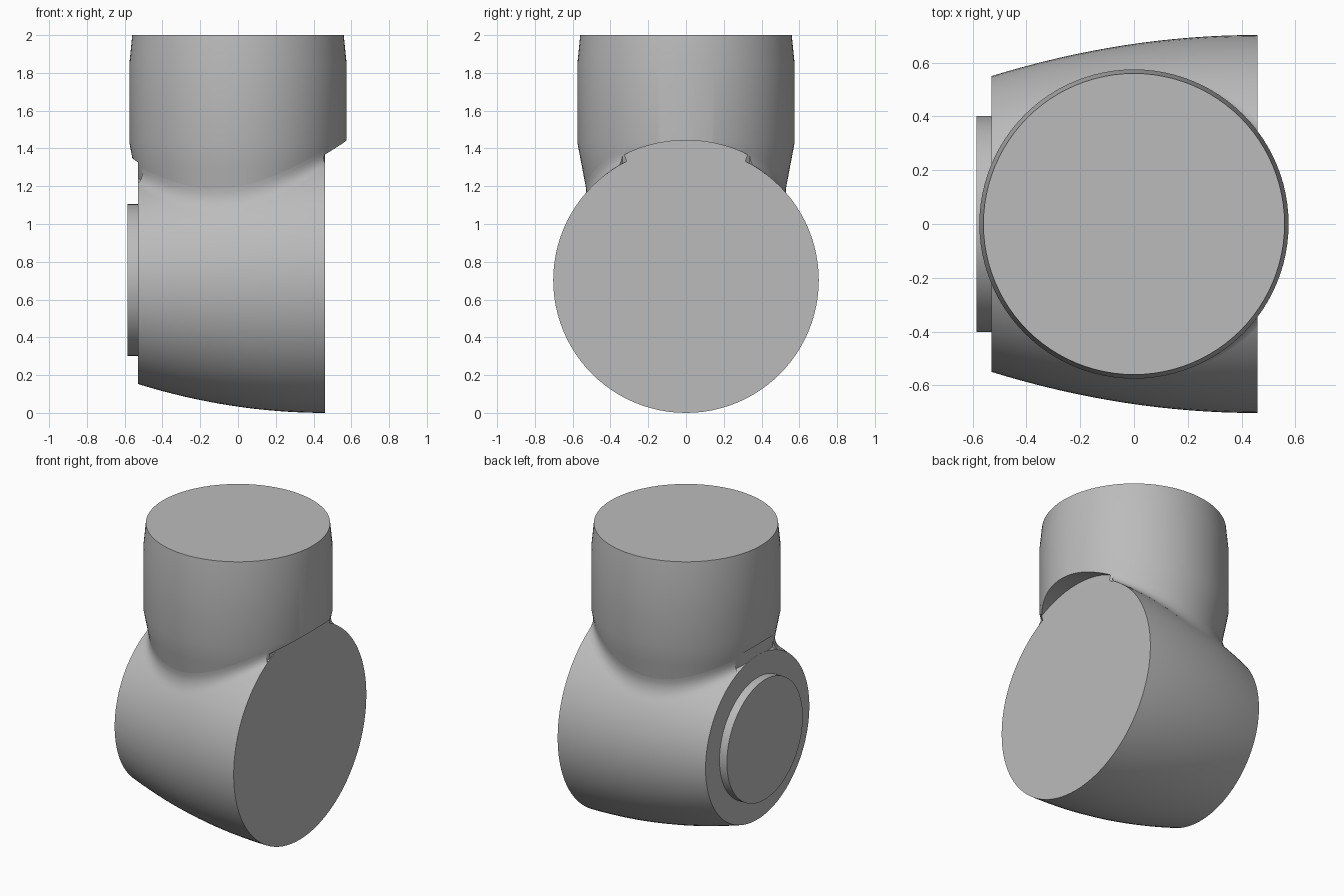
import bpy, bmesh
from math import sin, cos, pi, sqrt, acos, radians
from mathutils import Matrix

if "Cube" in bpy.data.objects:
    bpy.data.objects.remove(bpy.data.objects["Cube"], do_unlink=True)

AXIS_Z = 0.703               # height of the horizontal body axis
RIGHT_END, LEFT_END = 0.46, -0.53
SEGMENTS = 96
SIDEWAYS = Matrix.Translation((0, 0, AXIS_Z)) @ Matrix.Rotation(pi / 2, 4, "Y")

grey = bpy.data.materials.new("plain grey")
GREY = (0.5, 0.5, 0.5, 1)
grey.use_nodes = True
grey.diffuse_color = GREY
grey.node_tree.nodes["Principled BSDF"].inputs["Base Color"].default_value = GREY


def finish(name, bm):
    bmesh.ops.recalc_face_normals(bm, faces=bm.faces)
    mesh = bpy.data.meshes.new(name)
    bm.to_mesh(mesh)
    bm.free()
    mesh.materials.append(grey)
    obj = bpy.data.objects.new(name, mesh)
    bpy.context.collection.objects.link(obj)
    return obj


def activate(obj):
    bpy.ops.object.select_all(action="DESELECT")
    obj.select_set(True)
    bpy.context.view_layer.objects.active = obj


def smooth(obj, angle=30):
    activate(obj)
    bpy.ops.object.shade_smooth_by_angle(angle=radians(angle))


def lathe(name, profile, matrix=Matrix()):
    """Closed turned solid from (radius, height) pairs, capped at both ends."""
    bm = bmesh.new()
    rings = [[bm.verts.new((r * cos(2 * pi * i / SEGMENTS), r * sin(2 * pi * i / SEGMENTS), h))
              for i in range(SEGMENTS)] for r, h in profile]
    for low, high in zip(rings, rings[1:]):
        for i in range(SEGMENTS):
            j = (i + 1) % SEGMENTS
            bm.faces.new((low[i], low[j], high[j], high[i]))
    bm.faces.new(rings[0])
    bm.faces.new(rings[-1])
    bm.transform(matrix)
    return finish(name, bm)


def body_radius(x):
    return AXIS_Z - 0.153 * ((RIGHT_END - x) / (RIGHT_END - LEFT_END)) ** 2


def neck_radius(z):
    return 0.575 - max(0, 1.43 - z) * 0.19


def body_top(x, y):
    return AXIS_Z + sqrt(max(0, body_radius(x) ** 2 - y * y))


def clamp_x(x):
    return min(max(x, LEFT_END), RIGHT_END)


# Horizontal barrel body, narrowing towards its right end
stations = [LEFT_END + (RIGHT_END - LEFT_END) * i / 16 for i in range(17)]
smooth(lathe("body", [(body_radius(x), x) for x in stations], SIDEWAYS))

# Round boss on the narrow end
smooth(lathe("end_boss", [(0.402, -0.585), (0.402, LEFT_END + 0.02)], SIDEWAYS))

# Upright neck, with its overhanging rim trimmed concentric to the body
neck = lathe("neck", [(neck_radius(0.8), 0.8), (neck_radius(1.3), 1.3), (0.575, 1.43),
                      (0.575, 1.85), (0.56, 2.0)])
for radius, start, end in ((0.74, RIGHT_END - 0.001, 1), (0.645, -1, LEFT_END + 0.001)):
    cutter = lathe("trim_cutter", [(radius, start), (radius, end)], SIDEWAYS)
    cutter.hide_render = True
    activate(neck)
    trim = neck.modifiers.new("trim", "BOOLEAN")
    trim.operation, trim.solver, trim.object = "DIFFERENCE", "EXACT", cutter
    bpy.ops.object.modifier_apply(modifier=trim.name)
    bpy.data.objects.remove(cutter, do_unlink=True)
smooth(neck)


# Soft fillet along the seam of neck and body, front and back
def fillet(name, side, steps=48, rows=6):
    bm = bmesh.new()
    first, last = acos(RIGHT_END / 0.575), acos(LEFT_END / 0.57)
    strips = []
    for i in range(steps + 1):
        a = first + (last - first) * i / steps
        c, s = cos(a), sin(a) * side
        z = 1.2
        for _ in range(12):
            r = neck_radius(z)
            z = body_top(clamp_x(r * c), r * s)
        high, out = z + 0.07, r + 0.045
        upper = (neck_radius(high) * c, neck_radius(high) * s, high)
        seam = (r * c, r * s, z)
        foot = (out * c, out * s, body_top(clamp_x(out * c), out * s))
        strip = []
        for k in range(rows + 1):
            t = k / rows
            p = [(1 - t) ** 2 * u + 2 * t * (1 - t) * m + t * t * f
                 for u, m, f in zip(upper, seam, foot)]
            strip.append(bm.verts.new((clamp_x(p[0]), p[1], p[2])))
        strips.append(strip + [bm.verts.new((clamp_x(seam[0]), seam[1], seam[2] - 0.02))])
    for one, two in zip(strips, strips[1:]):
        for k in range(-1, rows + 1):
            bm.faces.new((one[k], one[k + 1], two[k + 1], two[k]))
    bm.faces.new(strips[0])
    bm.faces.new(strips[-1])
    smooth(finish(name, bm), 40)


fillet("front_fillet", -1)
fillet("back_fillet", 1)
